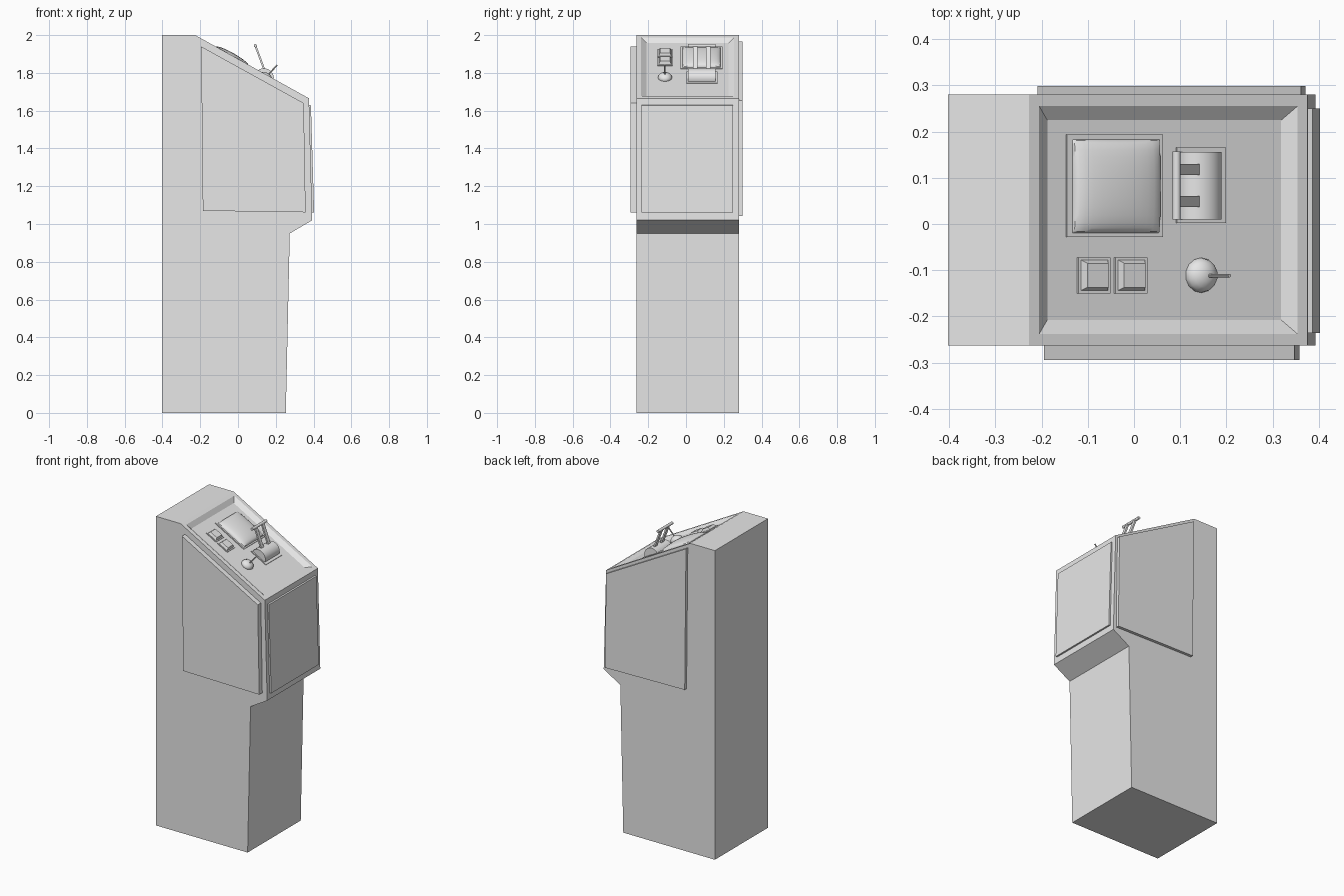
import bpy, bmesh, math
from mathutils import Matrix, Vector

cube = bpy.data.objects.get("Cube")
if cube:
    bpy.data.objects.remove(cube)

GREY = (0.8, 0.8, 0.8, 1)
mat = bpy.data.materials.new("plain grey")
mat.use_nodes = True
mat.diffuse_color = GREY
mat.node_tree.nodes["Principled BSDF"].inputs["Base Color"].default_value = GREY

# Sloped console frame: u runs down the slope, v is y, n points out of it
TOP, LOW = Vector((-0.227, 0, 2.0)), Vector((0.376, 0, 1.665))
T = (LOW - TOP).normalized()
N = Vector((-T.z, 0, T.x))
DEPTH = 0.0185
FLOOR = TOP - N * DEPTH
SLOPE = Matrix((T, (0, 1, 0), N)).transposed().to_4x4()
SLOPE.translation = FLOOR


def along(x):
    """Slope distance of a point on the console floor from its x."""
    return (x - FLOOR.x) / T.x


def finish(bm, name, matrix=None, smooth=False):
    bmesh.ops.recalc_face_normals(bm, faces=bm.faces)
    if matrix:
        bm.transform(matrix)
    me = bpy.data.meshes.new(name)
    bm.to_mesh(me)
    bm.free()
    me.materials.append(mat)
    ob = bpy.data.objects.new(name, me)
    bpy.context.collection.objects.link(ob)
    if smooth:
        bpy.ops.object.select_all(action='DESELECT')
        ob.select_set(True)
        bpy.context.view_layer.objects.active = ob
        bpy.ops.object.shade_smooth_by_angle(angle=math.radians(40))
    return ob


def prism(points, y0, y1):
    """Extrude an x-z outline from y0 to y1."""
    bm = bmesh.new()
    face = bm.faces.new([bm.verts.new((x, y0, z)) for x, z in points])
    new = bmesh.ops.extrude_face_region(bm, geom=[face])["geom"]
    bmesh.ops.translate(bm, vec=(0, y1 - y0, 0),
                        verts=[g for g in new if isinstance(g, bmesh.types.BMVert)])
    bmesh.ops.recalc_face_normals(bm, faces=bm.faces)
    return bm


def pad(name, x0, x1, y0, y1, base, height, taper=0.0):
    """Tapered block standing on the console floor."""
    u0, u1 = along(x0), along(x1)
    bm = bmesh.new()
    bmesh.ops.create_cube(bm, size=1)
    for v in bm.verts:
        up = v.co.z > 0
        t = taper if up else 0
        v.co = ((u1 - t if v.co.x > 0 else u0 + t),
                (y1 - t if v.co.y > 0 else y0 + t),
                base + (height if up else 0))
    return finish(bm, name, SLOPE)


def rod(name, a, b, radius, sides=10):
    a, b = Vector(a), Vector(b)
    bm = bmesh.new()
    bmesh.ops.create_cone(bm, cap_ends=True, segments=sides, radius1=radius,
                          radius2=radius, depth=(b - a).length)
    rot = (b - a).to_track_quat('Z', 'Y').to_matrix().to_4x4()
    return finish(bm, name, Matrix.Translation((a + b) / 2) @ rot, True)


# Cabinet body with a recessed sloping console
bm = prism([(-0.403, 0), (0.253, 0), (0.274, 0.95), (0.393, 1.02),
            (LOW.x, LOW.z), (TOP.x, TOP.z), (-0.403, 2)], -0.263, 0.28)
slope = max(bm.faces, key=lambda f: f.normal.dot(N))
bmesh.ops.inset_individual(bm, faces=[slope], thickness=0.035)
bmesh.ops.inset_individual(bm, faces=[slope], thickness=0.043, depth=-DEPTH)
finish(bm, "cabinet_body")

# Side panels
finish(prism([(-0.195, 1.94), (0.348, 1.64), (0.358, 1.062), (-0.186, 1.07)],
             -0.295, -0.262), "right_side_panel")
finish(prism([(-0.209, 1.967), (0.362, 1.653), (0.371, 1.043), (-0.2, 1.052)],
             0.279, 0.299), "left_side_panel")

# End panel on the overhanging face
finish(prism([(0.37, 1.632), (0.386, 1.628), (0.403, 1.06), (0.385, 1.06)],
             -0.236, 0.25), "end_panel")

# Screen frame and bulging screen
pad("screen_frame", -0.147, 0.06, -0.028, 0.194, 0, 0.005)
bm = bmesh.new()
bmesh.ops.create_grid(bm, x_segments=14, y_segments=14, size=1)
for v in bm.verts:
    a, b = math.sin(v.co.x * math.pi / 2), math.sin(v.co.y * math.pi / 2)
    bulge = max(0, (1 - a * a) * (1 - b * b)) ** 0.35
    v.co = (along(-0.0415) + 0.108 * a, 0.082 + 0.101 * b, 0.005 + 0.028 * bulge)
finish(bm, "screen", SLOPE, True)

# Two push buttons
for side, x in (("upper", -0.123), ("lower", -0.043)):
    pad(side + "_button_frame", x, x + 0.07, -0.15, -0.072, 0, 0.005)
    pad(side + "_button", x + 0.006, x + 0.064, -0.144, -0.078, 0.005, 0.015, 0.007)

# Throttle base with a rounded drum
pad("throttle_frame", 0.091, 0.197, 0.002, 0.166, 0, 0.005)
bm = bmesh.new()
ring = []
for i in range(13):
    a = math.pi * i / 12
    ring.append((along(0.139) + 0.05 * math.cos(a), 0.004 + 0.044 * math.sin(a)))
bm.free()
finish(prism(ring, 0.01, 0.156), "throttle_drum", SLOPE, True)

# Two throttle levers and their handle bar
foot, tip = Vector((0.142, 0, 1.81)), Vector((0.092, 0, 1.944))
side = (tip - foot).cross(Vector((0, 1, 0))).normalized() * 0.005
for name, y in (("right", 0.049), ("left", 0.118)):
    outline = [foot + side, foot - side, tip - side, tip + side]
    finish(prism([(p.x, p.z) for p in outline], y - 0.012, y + 0.012),
           name + "_throttle_lever")
rod("throttle_handle", (tip.x, 0.01, tip.z), (tip.x, 0.157, tip.z), 0.009)

# Domed knob with a short stick
bm = bmesh.new()
bmesh.ops.create_uvsphere(bm, u_segments=14, v_segments=8, radius=0.038)
bmesh.ops.scale(bm, vec=(1, 1, 0.7), verts=bm.verts)
bmesh.ops.translate(bm, vec=(along(0.144), -0.111, 0.003), verts=bm.verts)
finish(bm, "knob", SLOPE, True)
rod("knob_stick", (0.147, -0.112, 1.775), (0.207, -0.112, 1.842), 0.004, 8)
